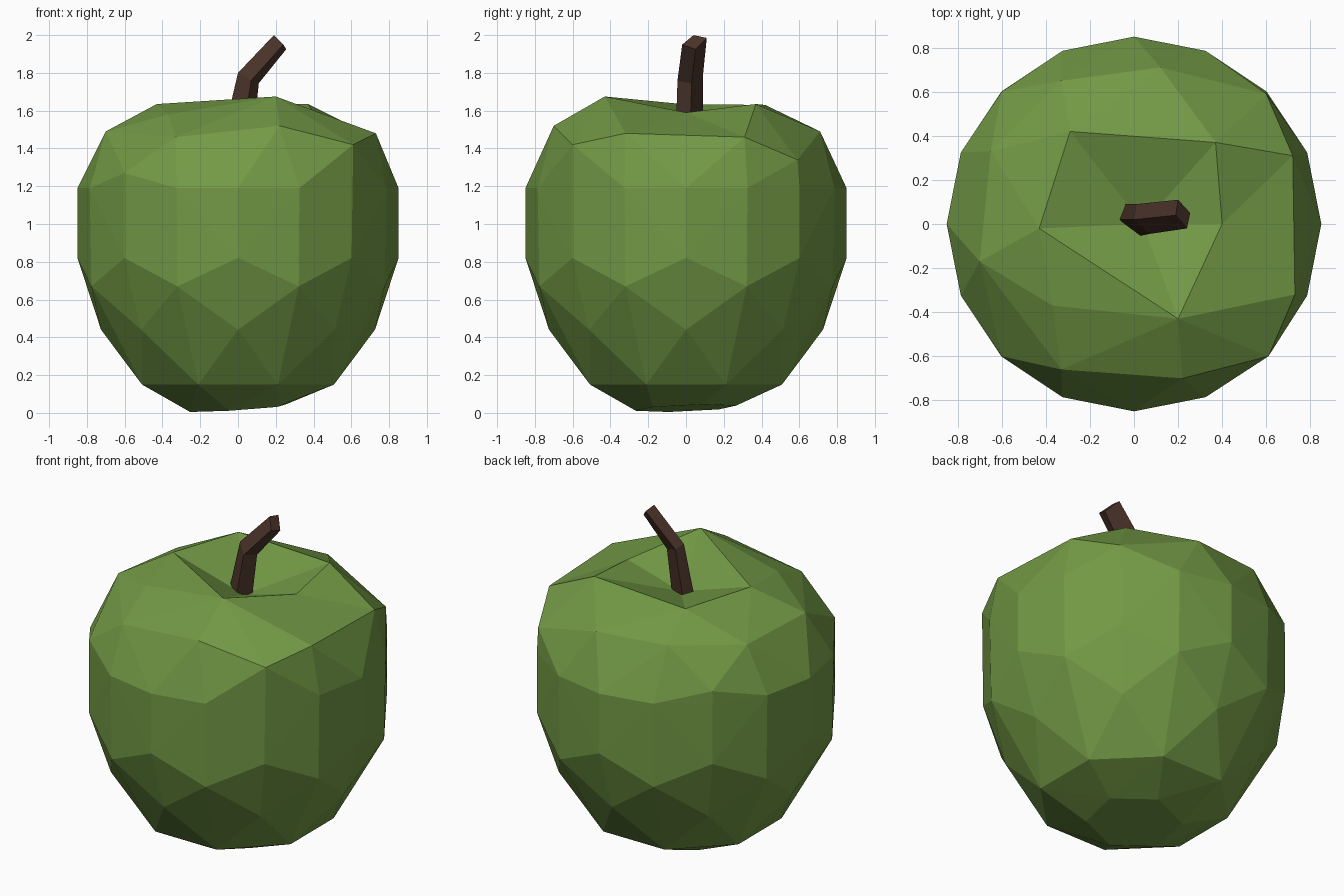
import bpy, bmesh
from math import cos, sin, radians

if "Cube" in bpy.data.objects:
    bpy.data.objects.remove(bpy.data.objects["Cube"])


def finish(bm, name, color):
    bmesh.ops.recalc_face_normals(bm, faces=bm.faces[:])
    me = bpy.data.meshes.new(name)
    bm.to_mesh(me)
    bm.free()
    ob = bpy.data.objects.new(name, me)
    bpy.context.collection.objects.link(ob)
    mat = bpy.data.materials.new(name + "_color")
    mat.diffuse_color = color
    mat.use_nodes = True
    mat.node_tree.nodes["Principled BSDF"].inputs["Base Color"].default_value = mat.diffuse_color
    me.materials.append(mat)
    return ob


def ring(n, r, z, start=0.0):
    return [(r * cos(radians(start + 360 * i / n)),
             r * sin(radians(start + 360 * i / n)), z) for i in range(n)]


# Apple body: staggered rings below, uneven shoulder and rim above, hulled
points = (ring(16, 0.85, 1.19) + ring(8, 0.85, 0.82) + ring(8, 0.84, 0.67, 22.5)
          + ring(8, 0.725, 0.44) + ring(8, 0.55, 0.15, 22.5))
points += [(x, y, 0.025 + 0.065 * x + 0.04 * y) for x, y, _ in ring(6, 0.27, 0, 20)]
points += [(.73, -.32, 1.48), (.72, .31, 1.46), (.61, -.6, 1.42), (.22, -.7, 1.52),
           (-.33, -.66, 1.46), (-.7, -.17, 1.49), (-.65, .33, 1.47), (-.33, .65, 1.5),
           (.12, .71, 1.49), (.6, .59, 1.34), (-.6, -.6, 1.27), (-.6, .6, 1.27),
           (-.37, -.37, 1.58)]
rim_points = [(.2, -.43, 1.675), (.4, 0, 1.645), (.37, .37, 1.635),
              (-.29, .42, 1.63), (-.43, -.02, 1.635)]
bm = bmesh.new()
for p in points:
    bm.verts.new(p)
rim = [bm.verts.new(p) for p in rim_points]
bmesh.ops.convex_hull(bm, input=bm.verts[:])
loose = [v for v in bm.verts if not v.link_faces and v not in rim]
bmesh.ops.delete(bm, geom=loose, context='VERTS')

# Stem hollow: merge the rim cap, then sink its centre
cap = [f for f in bm.faces if all(v in rim for v in f.verts)]
merged = bmesh.ops.dissolve_faces(bm, faces=cap)["region"]
for v in bmesh.ops.poke(bm, faces=merged)["verts"]:
    v.co = (0.04, 0.0, 1.49)
rim[1].co.z = 1.59
finish(bm, "apple_body", (0.17, 0.32, 0.06, 1))

# Stem: bent four-sided rod
sections = [
    [(-.08, .02, 1.46), (.02, -.055, 1.46), (.08, .02, 1.46), (-.05, .09, 1.46)],
    [(0, .02, 1.8), (.07, -.045, 1.76), (.11, .03, 1.745), (.01, .09, 1.79)],
    [(.19, .04, 2.0), (.24, -.02, 1.95), (.255, .05, 1.925), (.2, .11, 1.985)],
]
bm = bmesh.new()
loops = [[bm.verts.new(p) for p in s] for s in sections]
for a, b in zip(loops, loops[1:]):
    for i in range(4):
        j = (i + 1) % 4
        bm.faces.new((a[i], a[j], b[j], b[i]))
bm.faces.new(loops[0])
bm.faces.new(loops[-1])
finish(bm, "stem", (0.07, 0.034, 0.023, 1))
